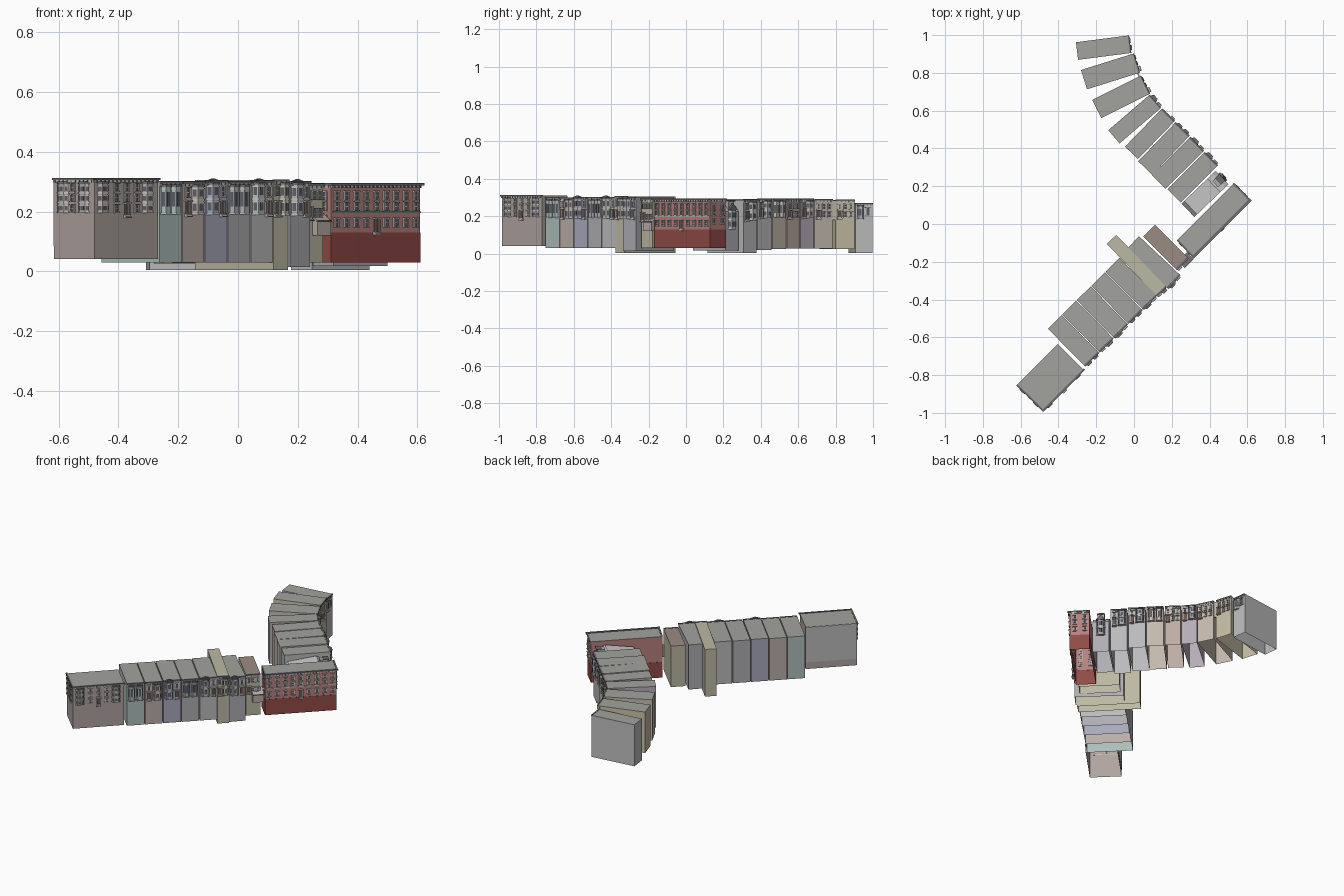
import bpy, bmesh, math
from mathutils import Matrix, Vector

if "Cube" in bpy.data.objects:
    bpy.data.objects.remove(bpy.data.objects["Cube"])

COL = {"glass": (.10, .11, .13), "cornice": (.15, .15, .16), "trim": (.56, .54, .51),
       "roof": (.36, .36, .34), "door": (.16, .09, .07)}
mats = {}


def material(c):
    if c not in mats:
        mats[c] = bpy.data.materials.new("paint")
        mats[c].diffuse_color = (*c, 1)
    return mats[c]


class Block:
    """Collects solids per part in a facade frame: x along wall, -y outward, z up."""
    def __init__(self, name, a, b, colors=None):
        u = Vector((b[0] - a[0], b[1] - a[1], 0))
        self.w = u.length
        u.normalize()
        self.m = Matrix(((u.x, -u.y, 0, a[0]), (u.y, u.x, 0, a[1]), (0, 0, 1, 0), (0, 0, 0, 1)))
        self.name, self.bms, self.colors = name, {}, {**COL, **(colors or {})}

    def prism(self, part, pts, vec, bottom=True, top=True, top_mat=0):
        bm = self.bms.setdefault(part, bmesh.new())
        lo = [bm.verts.new(p) for p in pts]
        hi = [bm.verts.new(Vector(p) + Vector(vec)) for p in pts]
        if bottom:
            bm.faces.new(lo)
        if top:
            bm.faces.new(hi[::-1]).material_index = top_mat
        for i in range(len(lo)):
            j = (i + 1) % len(lo)
            bm.faces.new((lo[i], hi[i], hi[j], lo[j]))

    def box(self, part, x0, x1, y0, y1, z0, z1, **caps):
        self.prism(part, [(x0, y0, z0), (x1, y0, z0), (x1, y1, z0), (x0, y1, z0)], (0, 0, z1 - z0), **caps)

    def window(self, x, z0, z1, w=.016, arch=False):
        h = w / 2
        self.box("glass", x - h, x + h, -.002, .001, z0, z1)
        for s in (-1, 1):
            self.box("trim", x + s * h - .0018, x + s * h + .0018, -.005, .001, z0, z1)
        self.box("trim", x - h, x + h, -.004, .001, (z0 + z1) / 2 - .001, (z0 + z1) / 2 + .001)
        self.box("trim", x - h - .004, x + h + .004, -.007, .001, z0 - .004, z0)
        if arch:
            arc = [(x + (h + .003) * math.cos(k * math.pi / 6), -.006, z1 + h * .8 * math.sin(k * math.pi / 6))
                   for k in range(7)]
            self.prism("trim", arc, (0, .007, 0))
        else:
            self.box("trim", x - h - .004, x + h + .004, -.008, .001, z1, z1 + .004)

    def bay(self, x, z0, z1, w=.045, d=.02, floors=1):
        def ring(g, z):
            h = w / 2 + g
            return [(x - h, .001, z), (x - h * .55, -d - g, z), (x + h * .55, -d - g, z), (x + h, .001, z)]
        self.prism("wall", ring(0, z0), (0, 0, z1 - z0))
        self.prism("cornice", ring(.003, z1 - .006), (0, 0, .008))
        step = (z1 - z0 - .006) / floors
        for f in range(floors):
            b = z0 + f * step
            self.prism("trim", ring(.003, b), (0, 0, .006))
            self.prism("trim", ring(.002, b + step - .008), (0, 0, .004))
            r = ring(.0015, b + step * .3)
            for p, q in zip(r, r[1:]):  # glazing on the three bay faces
                p, q = Vector(p), Vector(q)
                e = (q - p) * .24
                n = Vector((-(q - p).y, (q - p).x, 0)).normalized() * .003
                self.prism("glass", [p + e, q - e, q - e + n, p + e + n], (0, 0, step * .52))

    def door(self, x, z, h=.04):
        self.box("door", x - .008, x + .008, -.003, .001, z, z + h)
        self.box("trim", x - .014, x + .014, -.014, .001, z + h, z + h + .005)
        for s in (-1, 1):
            self.box("trim", x + s * .011 - .002, x + s * .011 + .002, -.011, -.007, z, z + h)
        for i in range(3):
            self.box("trim", x - .013, x + .013, -.016 + i * .004, .001, z - .012 + i * .004, z - .008 + i * .004)

    def cornice(self, z, d=.008, ends=.0):
        self.box("cornice", -ends, self.w + ends, -d, .003, z - .006, z + .002)
        self.box("trim", 0, self.w, -d * .5, .001, z - .014, z - .006)
        n = max(3, int(self.w / .018))
        for i in range(n):
            x = (i + .5) * self.w / n
            self.box("cornice", x - .002, x + .002, -d * .85, 0, z - .013, z - .006)

    def gable(self, x, z, w=.05, h=.009):
        self.prism("cornice", [(x - w / 2, -.012, z), (x + w / 2, -.012, z), (x, -.012, z + h)], (0, .014, 0))

    def body(self, depth, z0, z1, y0=0):
        # open-bottomed shell with its own roof material
        self.box("wall", 0, self.w, y0, depth, z0, z1, bottom=False, top_mat=1)

    def finish(self):
        for part, bm in self.bms.items():
            bmesh.ops.recalc_face_normals(bm, faces=bm.faces)
            me = bpy.data.meshes.new(f"{self.name}_{part}")
            bm.to_mesh(me)
            bm.free()
            me.materials.append(material(self.colors[part]))
            if part == "wall":
                me.materials.append(material(self.colors["roof"]))
            ob = bpy.data.objects.new(me.name, me)
            ob.matrix_world = self.m
            bpy.context.collection.objects.link(ob)


def row_house(name, a, b, depth, z0, z1, color, style, street=.185, eave=.007, roof=COL["roof"]):
    h = Block(name, a, b, {"wall": color, "roof": roof})
    w = h.w
    h.body(depth, z0, z1)
    h.cornice(z1, eave)
    if style == "twin":      # two bays side by side
        for f in (.27, .73):
            h.bay(w * f, street + .008, z1 - .012, w * .38, .014)
    elif style == "bay":     # door with a window above, one tall bay
        h.bay(w * .68, street + .006, z1 - .01, w * .5, .018, 2)
        h.door(w * .22, street + .012)
        h.window(w * .22, z1 - .05, z1 - .02)
    elif style == "gabled":  # bay under a pediment
        h.bay(w * .32, street + .006, z1 - .005, w * .5, .018, 2)
        h.gable(w * .32, z1, w * .6)
        h.door(w * .78, street + .012)
        h.window(w * .78, z1 - .05, z1 - .02, arch=True)
    else:                    # flat front with two floors of arched windows
        for f in (.2, .5, .8):
            h.window(w * f, z1 - .05, z1 - .024, .014, True)
            if f != .2:
                h.window(w * f, street + .012, street + .038, .014)
        h.door(w * .2, street + .01, .034)
    h.finish()


GREY, DGREY = (.50, .50, .51), (.42, .42, .45)
TAN, OLIVE = (.55, .49, .42), (.50, .48, .36)

# Corner apartment block at the south end
BROWN = (.43, .37, .35)
sw, se, ne = (-.617, -.852), (-.481, -.985), (-.268, -.770)
blk = Block("apartment_block", se, ne, {"wall": BROWN, "back_wall": GREY})
blk.body(.19, .042, .31)
blk.box("back_wall", 0, blk.w, .19, .192, .085, .308)
blk.cornice(.311, .008, .005)
for f in (.14, .84):
    blk.bay(blk.w * f, .195, .298, .05, .01, 3)
for f in (.34, .5, .66):
    for z in (.2, .236, .27):
        if not (f == .5 and z == .2):
            blk.window(blk.w * f, z, z + .022, .017)
blk.door(blk.w * .5, .19, .036)
blk.finish()
end = Block("apartment_end", sw, se, {"wall": BROWN})
end.cornice(.311, .006, .003)
for f in (.22, .74):
    end.bay(end.w * f, .195, .298, .048, .007, 3)
for z in (.2, .236, .27):
    end.window(end.w * .48, z, z + .022)
end.finish()

# Straight south terrace of five equal houses
south = [("teal_house", (.42, .52, .50), "twin", .300), ("brown_house", (.49, .42, .39), "bay", .299),
         ("violet_house", (.39, .40, .50), "gabled", .302), ("grey_house", DGREY, "twin", .300),
         ("pale_house", GREY, "gabled", .302)]
for i, (nm, c, st, z1) in enumerate(south):
    a = (-.263 + i * .0765, -.750 + i * .0755)
    row_house(nm, a, (a[0] + .0735, a[1] + .0725), .275, .03, z1, c, st, .182)

# Long narrow house and the two north of it
row_house("long_house", (.118, -.378), (.168, -.330), .378, .004, .306, OLIVE, "bay", .18, roof=OLIVE)
row_house("slate_house", (.174, -.338), (.241, -.267), .295, .014, .300, DGREY, "gabled", .18)
row_house("short_house", (.223, -.239), (.284, -.178), .245, .03, .292, OLIVE, "flat", .17, roof=(.33, .26, .22))
lean = Block("side_porch", (.262, -.226), (.308, -.180), {"wall": (.5, .42, .4)})
lean.prism("wall", [(0, -.005, .12), (0, .04, .12), (0, .04, .20), (0, -.005, .17)], (lean.w, 0, 0))
lean.box("cornice", 0, lean.w, -.01, .002, .165, .171)
lean.finish()

# Red brick corner building with a dark base
RED, BASE = (.47, .22, .21), (.28, .07, .06)
fl, fr, br, bl = (.312, -.17), (.61, .127), (.525, .215), (.231, -.084)
red = Block("red_building", fl, fr, {"wall": RED, "base": BASE})
red.body(.119, .13, .292, .001)
red.box("base", -.001, red.w + .001, 0, .12, .03, .13, bottom=False, top=False)
red.cornice(.293, .012, .008)
red.box("trim", 0, red.w, -.003, .002, .196, .2)
for i in range(9):
    x = red.w * (i + .5) / 9
    red.window(x, .24, .266, .017)
    red.window(x, .206, .228, .017)
    if i != 4:
        red.window(x, .15, .176, .017)
red.door(red.w * .5, .134, .042)
red.finish()
for nm, a, b in (("red_north_end", fr, br), ("red_south_end", bl, fl)):
    e = Block(nm, a, b, {"wall": RED})
    e.cornice(.293, .006)
    for f in (.25, .75):
        for z in (.16, .206, .24):
            e.window(e.w * f, z, z + .024, .018, z == .24)
    e.finish()

# Corner pair behind the red building: low house with sloped pale roof, then a taller one
PALE = (.58, .58, .59)
low = Block("corner_low_house", (.500, .210), (.432, .281), {"wall": DGREY, "slope": PALE})
low.box("wall", 0, low.w, 0, .25, .018, .225, bottom=False, top=False)
low.prism("slope", [(0, 0, .225), (0, .25, .225), (0, .23, .25), (0, .06, .275), (0, .02, .25)], (low.w, 0, 0))
low.bay(low.w * .5, .13, .235, .05, .014, 2)
low.gable(low.w * .5, .237, .055, .03)
low.box("wall", .028, .07, .004, .05, .24, .278)
low.box("cornice", .026, .072, -.002, .03, .278, .283)
low.finish()
row_house("corner_tall_house", (.440, .307), (.370, .377), .272, .004, .288, GREY, "bay", .17)

# North terrace: straight part, then houses fanning round the curve
north = [("ash_house", (.366, .383), (.294, .456), .28, .02, .292, GREY, "bay"),
         ("tan_house", (.290, .463), (.216, .534), .28, .025, .293, TAN, "twin"),
         ("rust_house", (.212, .541), (.144, .607), .275, .028, .292, (.50, .42, .38), "flat"),
         ("mauve_house", (.140, .612), (.080, .682), .285, .028, .292, (.47, .42, .47), "bay"),
         ("sand_house", (.082, .688), (.034, .784), .285, .028, .290, TAN, "flat"),
         ("straw_house", (.028, .800), (-.004, .902), .29, .026, .288, (.56, .51, .37), "flat"),
         ("end_house", (-.018, .905), (-.030, .998), .28, .004, .270, GREY, "plain")]
for nm, a, b, d, z0, z1, c, st in north:
    if st == "plain":
        h = Block(nm, a, b, {"wall": c})
        h.body(d, z0, z1)
        h.cornice(z1, .004)
        h.window(h.w * .72, .205, .245, .02)
        h.bay(h.w * .3, .185, .258, .035, .008)
        h.finish()
    else:
        row_house(nm, a, b, d, z0, z1, c, st, eave=.007 if a[1] < .6 else .004)

# Pale wall strips that close the wedge gaps along the curve
for i, (p, q) in enumerate(((3, 4), (4, 5), (5, 6))):
    g = Block(f"gap_wall_{i + 1}", north[p][2], north[q][1], {"wall": TAN})
    g.box("wall", 0, g.w, .004, .012, .18, .284)
    g.finish()

for m in bpy.data.materials:
    if m.users and not m.is_grease_pencil:
        m.use_nodes = True
        m.node_tree.nodes["Principled BSDF"].inputs["Base Color"].default_value = m.diffuse_color
